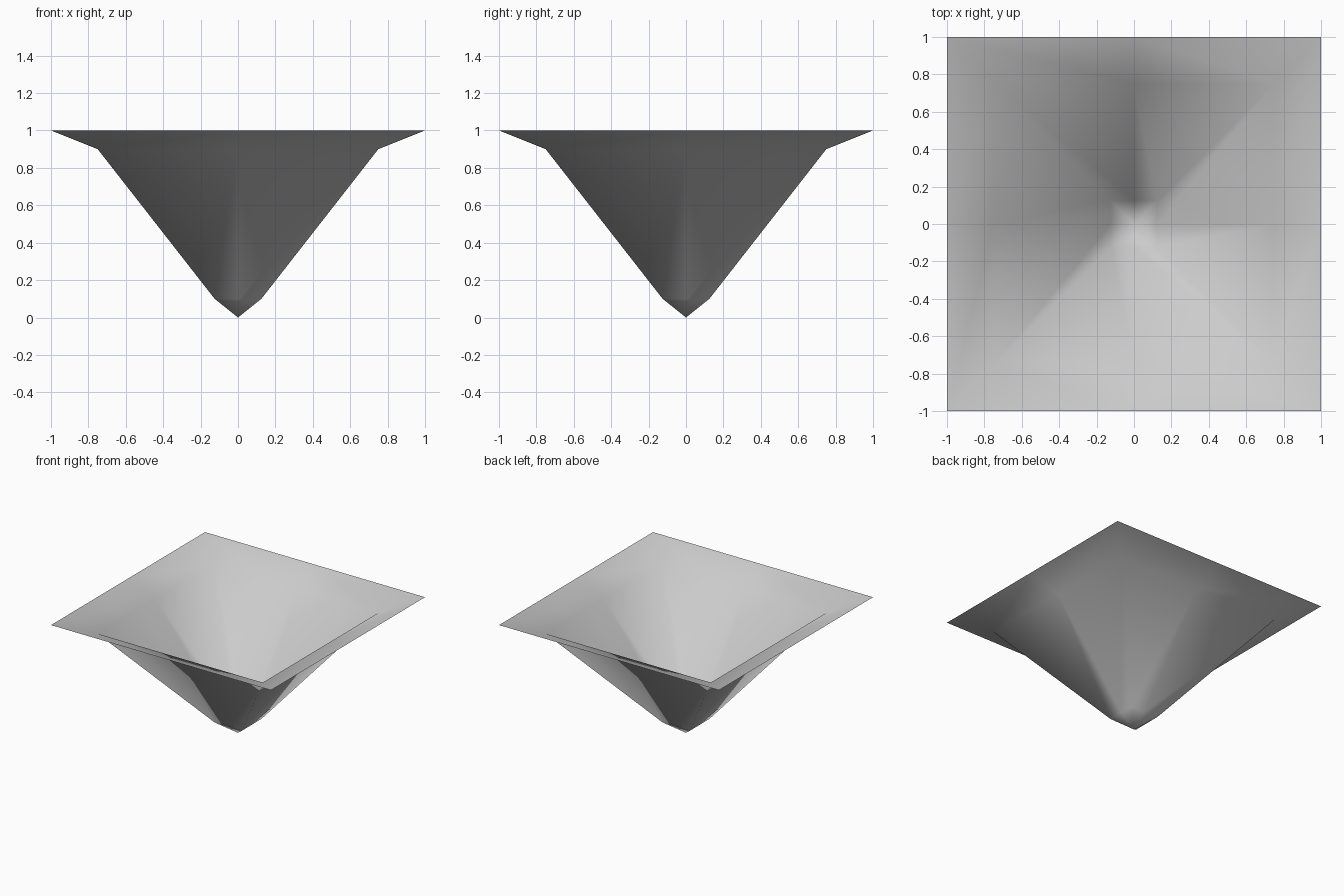
import bpy
import bmesh

cube = bpy.data.objects.get("Cube")
if cube:
    bpy.data.objects.remove(cube, do_unlink=True)

# Plain grey material
grey = bpy.data.materials.new("plain grey")
grey.use_nodes = True
colour = (0.6, 0.6, 0.6, 1)
grey.diffuse_color = colour
grey.node_tree.nodes["Principled BSDF"].inputs["Base Color"].default_value = colour

# Square rings of the funnel: half width and height, from the tip up to the rim
PROFILE = [(0.125, 0.1), (0.75, 0.9), (1, 1)]
# Corners and edge midpoints of a square, counter-clockwise
OUTLINE = [(-1, -1), (0, -1), (1, -1), (1, 0), (1, 1), (0, 1), (-1, 1), (-1, 0)]
N = len(OUTLINE)

bm = bmesh.new()
tip = bm.verts.new((0, 0, 0))
rings = [[bm.verts.new((x * r, y * r, z)) for x, y in OUTLINE] for r, z in PROFILE]

# Tip fan, with faces looking into the funnel
for i in range(N):
    bm.faces.new((tip, rings[0][i], rings[0][(i + 1) % N]))

# Sloping walls and rim
for inner, outer in zip(rings, rings[1:]):
    for i in range(N):
        j = (i + 1) % N
        bm.faces.new((inner[i], outer[i], outer[j]))
        bm.faces.new((inner[i], outer[j], inner[j]))

for face in bm.faces:
    face.smooth = True

mesh = bpy.data.meshes.new("square_funnel")
bm.to_mesh(mesh)
bm.free()
mesh.materials.append(grey)
funnel = bpy.data.objects.new("square_funnel", mesh)
bpy.context.collection.objects.link(funnel)
